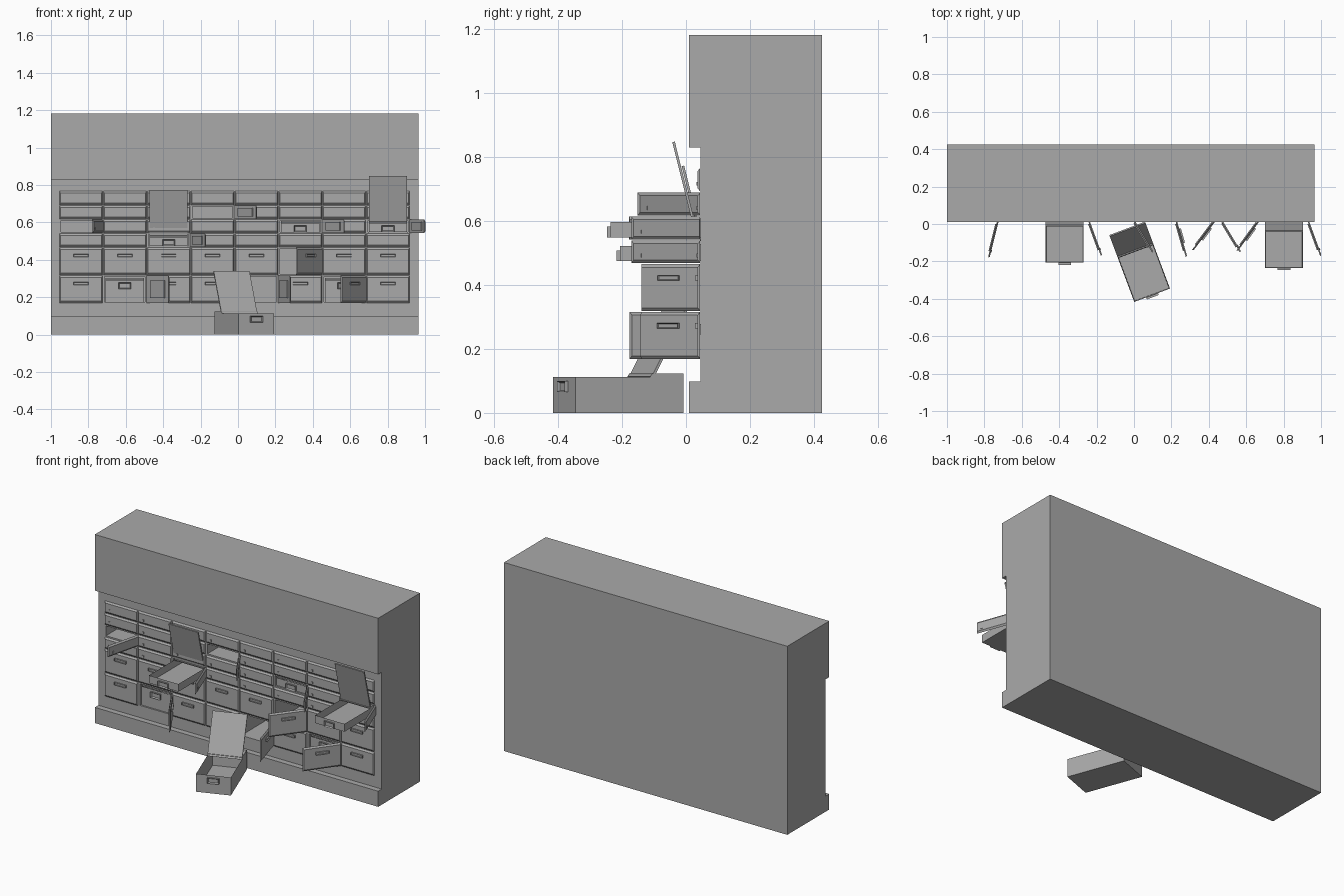
import bpy, bmesh
from math import radians
from mathutils import Matrix, Vector

if "Cube" in bpy.data.objects:
    bpy.data.objects.remove(bpy.data.objects["Cube"])

steel = bpy.data.materials.new("grey_steel")
steel.use_nodes = True
COLOUR = (0.4, 0.4, 0.4, 1)
steel.diffuse_color = COLOUR
steel.node_tree.nodes["Principled BSDF"].inputs["Base Color"].default_value = COLOUR


def box(bm, x0, x1, y0, y1, z0, z1):
    """Add an axis-aligned box and return its vertices."""
    size = Matrix.Diagonal((x1 - x0, y1 - y0, z1 - z0, 1))
    move = Matrix.Translation(((x0 + x1) / 2, (y0 + y1) / 2, (z0 + z1) / 2))
    return bmesh.ops.create_cube(bm, size=1, matrix=move @ size)["verts"]


def tapered(bm, x0, x1, y0, y1, z0, z1, dx, dz):
    """Box whose front face is drawn in to give a chamfered rim."""
    cx, cz = (x0 + x1) / 2, (z0 + z1) / 2
    for v in box(bm, x0, x1, y0, y1, z0, z1):
        if v.co.y < (y0 + y1) / 2:
            v.co.x += dx if v.co.x < cx else -dx
            v.co.z += dz if v.co.z < cz else -dz


def ring(bm, cx, cz, w, h, y, depth, rim):
    """Raised plate with a sunken centre, facing -y."""
    verts = box(bm, cx - w / 2, cx + w / 2, y - depth, y, cz - h / 2, cz + h / 2)
    bm.normal_update()
    front = min({f for v in verts for f in v.link_faces},
                key=lambda f: f.calc_center_median().y)
    bmesh.ops.inset_region(bm, faces=[front], thickness=rim)
    bmesh.ops.translate(bm, verts=front.verts, vec=(0, depth * 0.7, 0))


def finish(name, bm, matrix=Matrix()):
    bm.transform(matrix)
    bm.normal_update()
    mesh = bpy.data.meshes.new(name)
    bm.to_mesh(mesh)
    bm.free()
    mesh.materials.append(steel)
    ob = bpy.data.objects.new(name, mesh)
    bpy.context.collection.objects.link(ob)
    return ob


# Layout of the compartments
LEFT, PITCH, FACE = -0.957, 0.2345, 0.045
ROWS = [0.167, 0.317, 0.467, 0.541, 0.616, 0.691, 0.768]
# (column, row): door opening angle
OPEN = {(0, 3): 76, (1, 0): 121, (2, 2): 110, (3, 4): 121, (4, 0): 106,
        (5, 1): 53, (5, 3): 121, (6, 0): 54, (7, 3): 110}

# Cabinet body: side profile extruded across the width
bm = bmesh.new()
profile = [(0.01, 0), (0.425, 0), (0.425, 1.182), (0.01, 1.182),
           (0.01, 0.83), (FACE, 0.83), (FACE, 0.098), (0.01, 0.098)]
side = bm.faces.new([bm.verts.new((-1, y, z)) for y, z in profile])
sweep = bmesh.ops.extrude_face_region(bm, geom=[side])["geom"]
bmesh.ops.translate(bm, verts=[v for v in sweep if isinstance(v, bmesh.types.BMVert)],
                    vec=(1.965, 0, 0))
bmesh.ops.recalc_face_normals(bm, faces=bm.faces)
cabinet = finish("cabinet_body", bm)

# Cut the open compartments out of the body
bm = bmesh.new()
for col, row in OPEN:
    x = LEFT + col * PITCH
    box(bm, x + 0.01, x + PITCH - 0.01, 0, 0.418, ROWS[row] + 0.007, ROWS[row + 1] - 0.007)
cutter = finish("compartment_cutter", bm)
cutter.hide_render = True
cut = cabinet.modifiers.new("compartments", 'BOOLEAN')
cut.object = cutter
cut.solver = 'EXACT'
bpy.context.view_layer.objects.active = cabinet
bpy.ops.object.modifier_apply(modifier=cut.name)
bpy.data.objects.remove(cutter)


# Doors, hinged on their right edge
def door(col, row):
    angle = OPEN.get((col, row), 0)
    w, h = PITCH - 0.005, ROWS[row + 1] - ROWS[row] - 0.003
    bm = bmesh.new()
    tapered(bm, -w, 0, -0.008, 0, 0, h, 0.005, 0.01)
    if row < 2:
        ring(bm, -w / 2, h - 0.043, 0.08, 0.016, -0.008, 0.009, 0.003)
    else:
        box(bm, -w + 0.03, -w + 0.042, -0.012, -0.008, h * 0.25, h * 0.25 + 0.012)
    if angle:
        # lock housing on the inner side
        box(bm, -w * 0.85, -w * 0.2, 0, 0.006, h * 0.18, h * 0.82)
    hinge = Vector((LEFT + (col + 1) * PITCH - 0.002, FACE - 0.0005, ROWS[row] + 0.0015))
    finish(f"door_{col}_{row}", bm,
           Matrix.Translation(hinge) @ Matrix.Rotation(radians(angle), 4, 'Z'))


for col in range(8):
    for row in range(6):
        door(col, row)


# Deposit trays: open front part, covered rear part, hinged lid, pull handle
def tray(name, place, h, lid_angle, turn=0):
    half, length, hinge = 0.102, 0.36, 0.255
    matrix = Matrix.Translation(place) @ Matrix.Rotation(radians(turn), 4, 'Z')
    bm = bmesh.new()
    verts = box(bm, -half, half, 0, length, 0, h)
    bm.normal_update()
    top = max({f for v in verts for f in v.link_faces},
              key=lambda f: f.calc_center_median().z)
    bmesh.ops.inset_region(bm, faces=[top], thickness=0.006)
    bmesh.ops.translate(bm, verts=top.verts, vec=(0, 0, 0.006 - h))
    box(bm, -half, half, hinge, length, h - 0.004, h + 0.01)
    ring(bm, 0, h - 0.031, 0.068, 0.034, 0, 0.011, 0.008)
    finish(name, bm, matrix)

    bm = bmesh.new()
    box(bm, -half, half, -hinge, 0, 0, 0.008)
    box(bm, -half, half, -0.004, 0.004, -0.004, 0.008)
    swing = Matrix.Translation((0, hinge, h + 0.002)) @ Matrix.Rotation(radians(-lid_angle), 4, 'X')
    finish(name + "_lid", bm, matrix @ swing)


def slot(col, row, y):
    return Vector((LEFT + (col + 0.5) * PITCH, y, ROWS[row] + 0.0075))


tray("pulled_tray_middle", slot(2, 2, -0.207), 0.048, 76)
tray("pulled_tray_end", slot(7, 3, -0.236), 0.049, 76)
tray("stored_tray_low_left", slot(1, 0, 0.054), 0.118, 0)
tray("stored_tray_low_right", slot(6, 0, 0.054), 0.118, 0)
tray("stored_tray_upper", slot(5, 3, 0.054), 0.048, 0)
tray("floor_tray", Vector((0.097, -0.381, 0)), 0.113, 118, 20.5)
